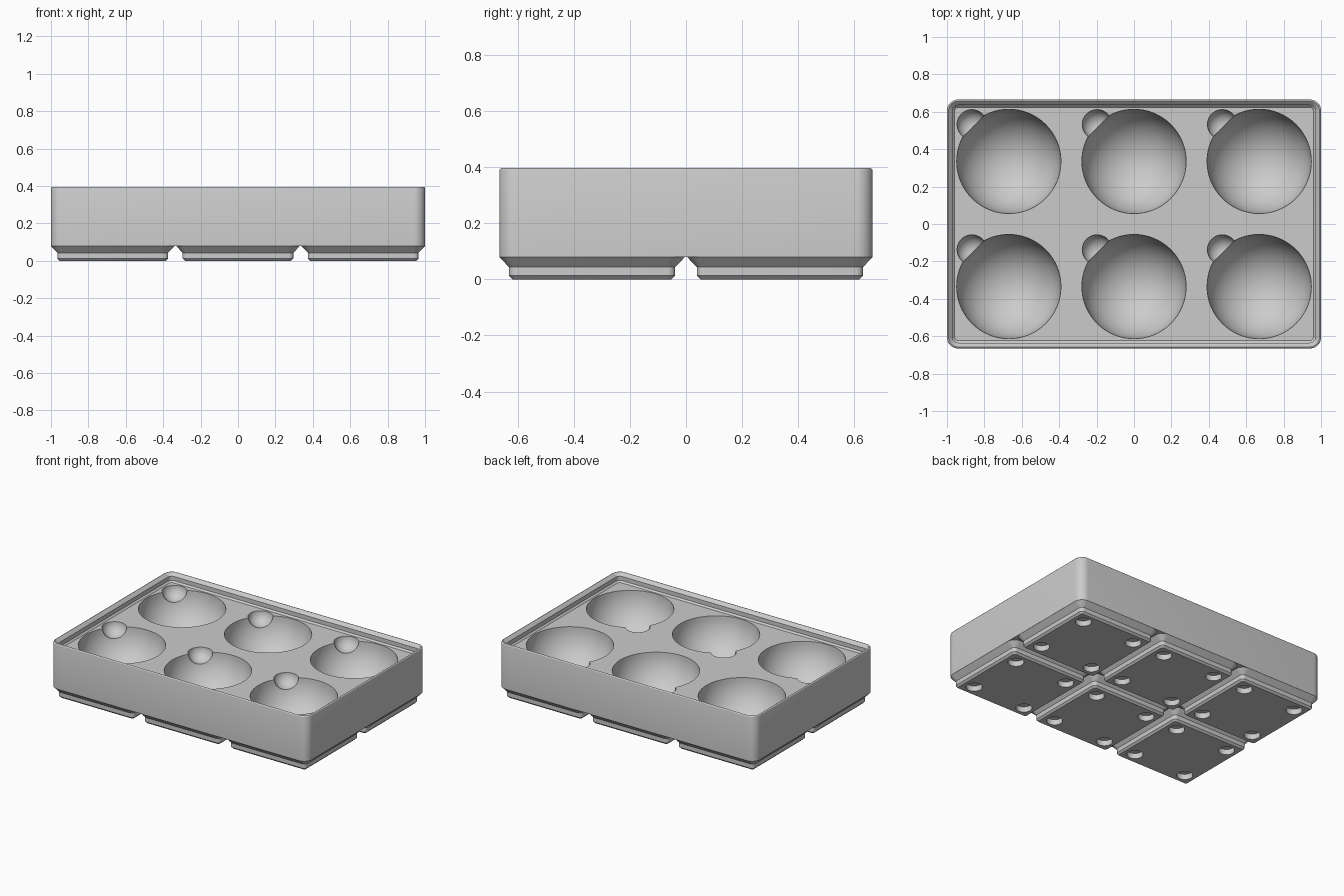
import bpy
import bmesh
import math
from mathutils import Matrix, Vector

if "Cube" in bpy.data.objects:
    bpy.data.objects.remove(bpy.data.objects["Cube"])

MM = 2 / 125.5          # all sizes below are millimetres
PITCH = 42
CELLS = [((i - 1) * PITCH, (j - 0.5) * PITCH) for i in range(3) for j in range(2)]
FLOOR = 21
BOWL = 17.5

grey = bpy.data.materials.new("grey")
grey.use_nodes = True
grey.diffuse_color = (0.6, 0.6, 0.6, 1)
grey.node_tree.nodes["Principled BSDF"].inputs["Base Color"].default_value = (0.6, 0.6, 0.6, 1)


def rounded_rect(cx, cy, hx, hy, r, z, steps=8):
    """Corner points of a rounded rectangle, anticlockwise."""
    pts = []
    for k, (sx, sy) in enumerate([(1, 1), (-1, 1), (-1, -1), (1, -1)]):
        for s in range(steps + 1):
            a = (k + s / steps) * math.pi / 2
            pts.append(Vector((cx + sx * (hx - r) + r * math.cos(a),
                               cy + sy * (hy - r) + r * math.sin(a), z)))
    return pts


def loft(bm, cx, cy, hx, hy, radius, profile):
    """Closed solid from (inset, height) rows of one rounded rectangle."""
    rings = []
    for inset, z in profile:
        pts = rounded_rect(cx, cy, hx - inset, hy - inset, radius - inset, z)
        rings.append([bm.verts.new(p) for p in pts])
    n = len(rings[0])
    for lo, hi in zip(rings, rings[1:]):
        for i in range(n):
            bm.faces.new((lo[i], lo[(i + 1) % n], hi[(i + 1) % n], hi[i]))
    bm.faces.new(rings[0][::-1])
    bm.faces.new(rings[-1])


def finish(bm, name):
    bm.transform(Matrix.Scale(MM, 4))
    bmesh.ops.recalc_face_normals(bm, faces=bm.faces)
    mesh = bpy.data.meshes.new(name)
    bm.to_mesh(mesh)
    bm.free()
    mesh.materials.append(grey)
    obj = bpy.data.objects.new(name, mesh)
    bpy.context.collection.objects.link(obj)
    return obj


def spheres(name, radius, offset):
    bm = bmesh.new()
    for x, y in CELLS:
        place = Matrix.Translation((x - offset, y + offset, FLOOR + 0.1))
        bmesh.ops.create_uvsphere(bm, u_segments=64, v_segments=32, radius=radius, matrix=place)
    return finish(bm, name)


# Tray body: straight walls, rounded rim, stepped stacking lip, raised floor
bm = bmesh.new()
loft(bm, 0, 0, 62.75, 41.75, 3.75,
     [(0, 4.95), (0, 24.3), (0.1, 24.6), (0.3, 24.8), (0.55, 24.85), (0.8, 24.65),
      (1.9, 23.5), (1.9, 21.7), (2.6, FLOOR)])
tray = finish(bm, "tray")

# Six stepped feet
bm = bmesh.new()
for x, y in CELLS:
    loft(bm, x, y, 20.72, 20.72, 3.75,
         [(2.95, 0), (2.15, 0.8), (2.15, 2.7), (0, 4.95), (0, 6)])
feet = finish(bm, "feet")

# Round bowls and the finger notches on their back right rims
bowls = spheres("bowl_cutter", BOWL, 0)
notches = spheres("notch_cutter", 5, BOWL * math.sqrt(0.5))

# Four blind holes under every foot
bm = bmesh.new()
for x, y in CELLS:
    for sx in (-1, 1):
        for sy in (-1, 1):
            bmesh.ops.create_cone(bm, cap_ends=True, segments=32, radius1=3.25, radius2=3.25,
                                  depth=4.8, matrix=Matrix.Translation((x + 13 * sx, y + 13 * sy, 0)))
holes = finish(bm, "hole_cutter")

# Join and cut, then bake the result into the tray
helpers = [(feet, 'UNION'), (bowls, 'DIFFERENCE'), (notches, 'DIFFERENCE'), (holes, 'DIFFERENCE')]
for helper, operation in helpers:
    helper.hide_render = True
    mod = tray.modifiers.new(helper.name, 'BOOLEAN')
    mod.operation = operation
    mod.solver = 'EXACT'
    mod.object = helper
graph = bpy.context.evaluated_depsgraph_get()
baked = bpy.data.meshes.new_from_object(tray.evaluated_get(graph))
tray.modifiers.clear()
tray.data = baked
for helper, operation in helpers:
    bpy.data.objects.remove(helper)

bpy.ops.object.select_all(action='DESELECT')
tray.select_set(True)
bpy.context.view_layer.objects.active = tray
bpy.ops.object.shade_smooth_by_angle(angle=math.radians(25))
